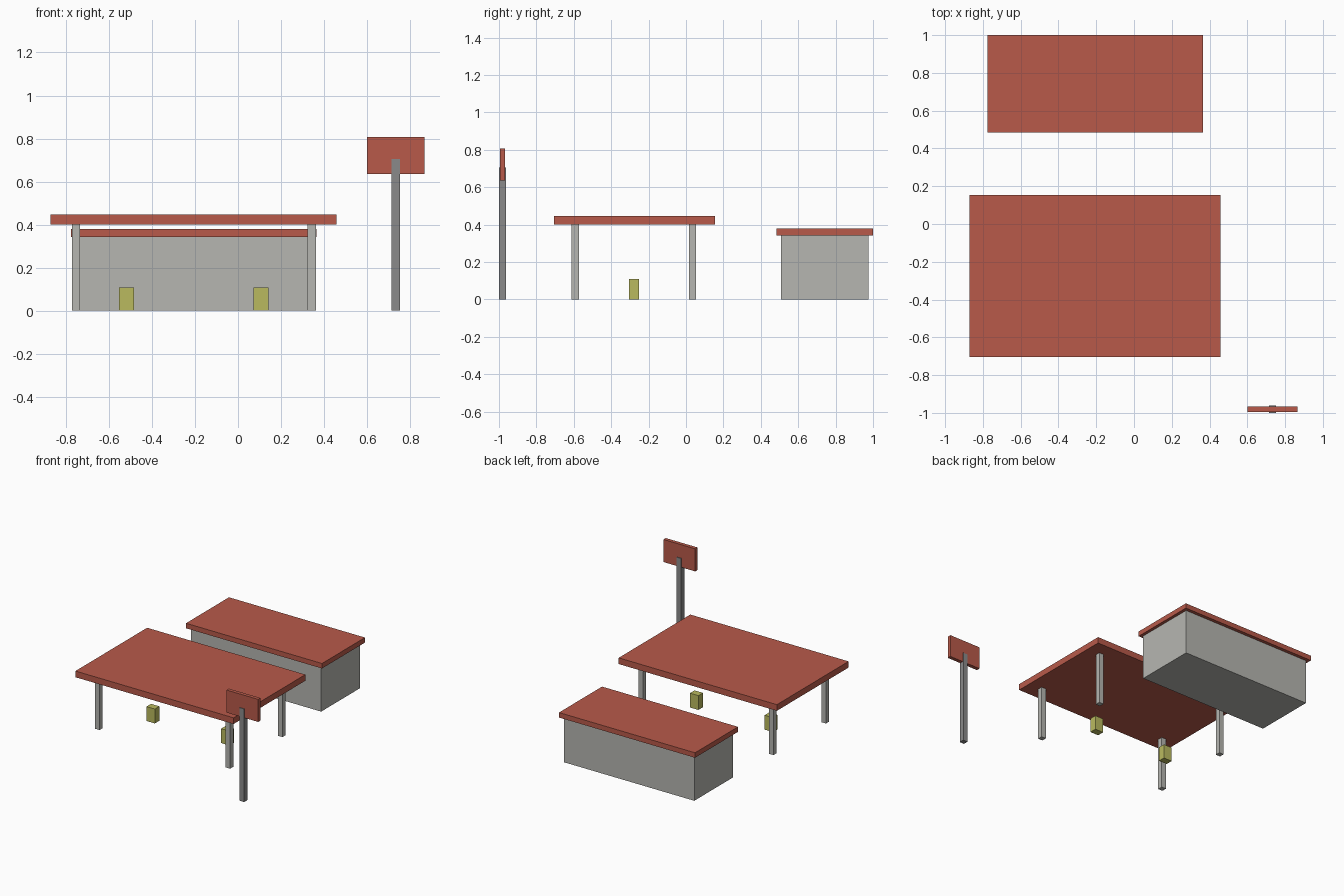
import bpy

if "Cube" in bpy.data.objects:
    bpy.data.objects.remove(bpy.data.objects["Cube"])


def material(name, rgb):
    """Flat material from sRGB 0-255 values."""
    m = bpy.data.materials.new(name)
    lin = [((c / 255 + 0.055) / 1.055) ** 2.4 for c in rgb]
    m.diffuse_color = (*lin, 1.0)
    m.use_nodes = True
    m.node_tree.nodes["Principled BSDF"].inputs["Base Color"].default_value = m.diffuse_color
    return m


RED = material("brick red", (184, 90, 74))
LIGHT_GREY = material("light grey", (182, 182, 177))
DARK_GREY = material("dark grey", (138, 138, 138))
YELLOW = material("olive yellow", (186, 186, 95))


def box(name, x, y, z, mat):
    """Axis-aligned box from (min, max) ranges."""
    bpy.ops.mesh.primitive_cube_add(size=1, location=[(a + b) / 2 for a, b in (x, y, z)])
    ob = bpy.context.object
    ob.name = name
    ob.scale = [b - a for a, b in (x, y, z)]
    bpy.ops.object.transform_apply(location=False, rotation=False, scale=True)
    ob.data.materials.append(mat)
    return ob


def around(c, half):
    return (c - half, c + half)


# Shop building with overhanging roof
box("shop_walls", (-0.752, 0.342), (0.508, 0.975), (0, 0.342), LIGHT_GREY)
box("shop_roof", (-0.776, 0.365), (0.485, 1.0), (0.342, 0.38), RED)

# Forecourt canopy on four posts
box("canopy_roof", (-0.87, 0.457), (-0.705, 0.154), (0.4, 0.447), RED)
for side, px in (("left", -0.753), ("right", 0.343)):
    for end, py in (("front", -0.592), ("back", 0.035)):
        box(f"canopy_post_{end}_{side}", around(px, 0.019), around(py, 0.019),
            (0, 0.4), LIGHT_GREY)

# Fuel pumps under the canopy
for side, px in (("left", -0.519), ("right", 0.107)):
    box(f"pump_{side}", around(px, 0.035), around(-0.278, 0.027), (0, 0.109), YELLOW)

# Roadside sign, its pole showing slightly on both faces
box("sign_pole", around(0.733, 0.019), (-1.0, -0.962), (0, 0.705), DARK_GREY)
box("sign_board", around(0.733, 0.133), (-0.995, -0.967), (0.636, 0.807), RED)
